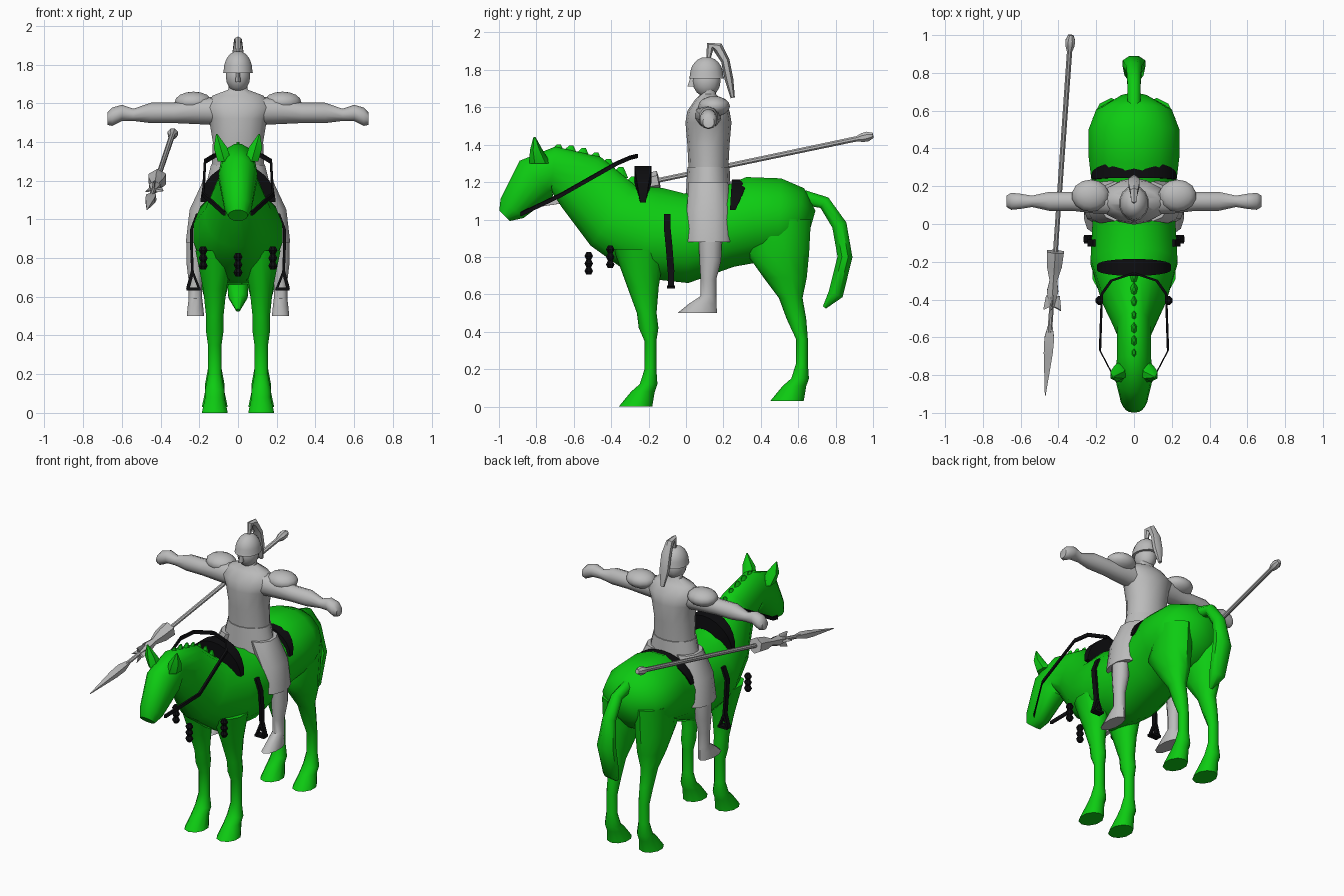
import bpy, bmesh, math
from mathutils import Vector

if "Cube" in bpy.data.objects:
    bpy.data.objects.remove(bpy.data.objects["Cube"])


def make_material(name, red, green, blue):
    material = bpy.data.materials.new(name)
    material.use_nodes = True
    colour = (red, green, blue, 1)
    material.diffuse_color = colour
    material.node_tree.nodes["Principled BSDF"].inputs["Base Color"].default_value = colour
    return material


horse_green = make_material("horse green", .004, .6, .006)
armour_grey = make_material("armour grey", .5, .5, .5)
leather_black = make_material("leather black", .004, .004, .005)


def finish(name, material, bm, mirror, angle):
    """Turn a bmesh into a shaded object, mirrored across x when asked."""
    bmesh.ops.recalc_face_normals(bm, faces=bm.faces)
    mesh = bpy.data.meshes.new(name)
    bm.to_mesh(mesh)
    bm.free()
    mesh.materials.append(material)
    part = bpy.data.objects.new(name, mesh)
    bpy.context.collection.objects.link(part)
    if mirror:
        part.modifiers.new("mirror", "MIRROR").use_mirror_merge = False
    bpy.ops.object.select_all(action="DESELECT")
    part.select_set(True)
    bpy.context.view_layer.objects.active = part
    bpy.ops.object.shade_smooth_by_angle(angle=math.radians(angle))


def loft(name, material, rings, sides=12, mirror=False, angle=50):
    """Skin a tube through rings of (centre, half axis u, half axis v)."""
    bm = bmesh.new()
    loops = []
    fit = 1 / math.cos(math.pi / sides)
    for centre, u, v in rings:
        loop = []
        for i in range(sides):
            turn = math.tau * (i + .5) / sides
            offset = Vector(u) * math.cos(turn) + Vector(v) * math.sin(turn)
            loop.append(bm.verts.new(Vector(centre) + offset * fit))
        loops.append(loop)
    for low, high in zip(loops, loops[1:]):
        for i in range(sides):
            j = (i + 1) % sides
            bm.faces.new((low[i], low[j], high[j], high[i]))
    bm.faces.new(loops[0])
    bm.faces.new(loops[-1])
    finish(name, material, bm, mirror, angle)


def level_rings(rows, x=0):
    """Horizontal rings from rows of height, y, half depth, half width and own x."""
    return [((own_x[0] if own_x else x, y, z), (wide, 0, 0), (0, deep, 0))
            for z, y, deep, wide, *own_x in rows]


def path_rings(rows):
    """Rings square to a path in the middle plane: y, z, half depth, half width."""
    points = [Vector((0, row[0], row[1])) for row in rows]
    rings = []
    for i, (y, z, deep, wide) in enumerate(rows):
        along = (points[min(i + 1, len(rows) - 1)] - points[max(i - 1, 0)]).normalized()
        rings.append((points[i], (wide, 0, 0), Vector((0, -along.z, along.y)) * deep))
    return rings


def ball(name, material, centre, radii, mirror=False):
    bm = bmesh.new()
    bmesh.ops.create_uvsphere(bm, u_segments=14, v_segments=8, radius=1)
    bmesh.ops.scale(bm, vec=radii, verts=bm.verts)
    bmesh.ops.translate(bm, vec=centre, verts=bm.verts)
    finish(name, material, bm, mirror, 60)


def strap(name, points, u, v, mirror=True):
    loft(name, leather_black, [(p, u, v) for p in points], 4, mirror, 30)


# Horse: muzzle, neck and barrel in one skin
loft("horse_body", horse_green, path_rings([
    (-.97, 1.02, .04, .05),
    (-.93, 1.06, .08, .07),
    (-.8, 1.22, .13, .1),
    (-.71, 1.27, .12, .09),
    (-.56, 1.2, .17, .09),
    (-.39, 1.02, .2, .17),
    (-.2, .93, .25, .23),
    (0, .9, .24, .22),
    (.2, .95, .21, .22),
    (.36, 1, .23, .24),
    (.5, 1, .22, .24),
    (.6, .99, .18, .2),
    (.67, .97, .08, .08)]), 16)


# Horse: legs, which share the same shin and hoof
def leg(name, upper, y, ground):
    shin = [(ground + .2, y, .03, .035), (ground + .12, y - .01, .045, .05),
            (ground + .08, y - .04, .06, .05), (ground, y - .08, .085, .067)]
    loft(name, horse_green, level_rings(upper + shin, .12), 10, True)


leg("front_legs", [(.84, -.25, .13, .1), (.64, -.23, .08, .06), (.5, -.21, .05, .045),
                   (.42, -.2, .05, .045), (.35, -.19, .03, .035)], -.19, 0)
leg("hind_legs", [(1, .51, .15, .1), (.82, .49, .16, .1), (.69, .53, .11, .08),
                  (.58, .56, .06, .05), (.47, .59, .05, .04), (.36, .62, .03, .035)], .62, .03)

loft("tail", horse_green, path_rings([
    (.62, 1.12, .04, .035),
    (.74, 1.09, .035, .035),
    (.82, .97, .04, .04),
    (.85, .8, .04, .06),
    (.8, .6, .04, .05),
    (.74, .53, .01, .01)]), 8)

loft("ears", horse_green, level_rings([
    (1.3, -.78, .05, .035, .07),
    (1.37, -.8, .03, .035, .09),
    (1.44, -.81, .005, .004, .11)]), 6, True)

# Mane: row of small tufts down the crest
for i in range(7):
    t = i / 6
    y, z = -.7 + .4 * t, 1.38 - .17 * t * t
    loft(f"mane_tuft_{i + 1}", horse_green, level_rings([
        (z - .04, y, .05, .025), (z + .02, y + .02, .01, .006)]), 6)

# Rider: trunk, skirt and legs
middle = .12
loft("torso", armour_grey, level_rings([
    (1.2, middle, .1, .14),
    (1.4, middle, .11, .13),
    (1.52, middle, .12, .15),
    (1.58, middle, .11, .18),
    (1.64, middle, .07, .13),
    (1.67, middle, .04, .05),
    (1.74, middle, .04, .05)]), 14, angle=60)
loft("skirt", armour_grey, level_rings([
    (1.28, middle, .11, .14), (1.08, middle, .12, .19)]), 14)
loft("thigh_guards", armour_grey, level_rings([
    (1.2, middle, .1, .08, .1),
    (1.05, middle, .11, .07, .18),
    (.88, middle, .11, .06, .21)]), 10, True)
loft("lower_legs", armour_grey, level_rings([
    (.92, .13, .06, .045),
    (.78, .13, .055, .047),
    (.68, middle, .04, .035),
    (.59, middle, .04, .035),
    (.55, .09, .07, .04),
    (.5, .06, .1, .045)], .22), 10, True)

# Rider: arms held straight out, with shoulder pads
loft("arms", armour_grey, [((x, middle, z), (0, r, 0), (0, 0, r)) for x, z, r in (
    (.1, 1.56, .07),
    (.2, 1.56, .065),
    (.33, 1.55, .05),
    (.45, 1.55, .05),
    (.54, 1.54, .03),
    (.6, 1.55, .04),
    (.65, 1.53, .045),
    (.675, 1.52, .03))], 10, True)
ball("shoulder_pads", armour_grey, (.23, .15, 1.605), (.1, .085, .055), True)

# Rider: head, domed helmet and plume
ball("head", armour_grey, (0, .11, 1.74), (.065, .075, .085))
loft("nose", armour_grey, level_rings([(1.71, .03, .02, .014), (1.77, .05, .02, .008)]), 6)
dome = [math.radians(15 * i) for i in range(6)]
loft("helmet", armour_grey, level_rings(
    [(1.755, .11, .092, .077)] +
    [(1.77 + .1 * math.sin(a), .11, .087 * math.cos(a), .074 * math.cos(a)) for a in dome]),
    14, angle=40)
loft("plume", armour_grey, path_rings([
    (.12, 1.86, .01, .01),
    (.13, 1.93, .02, .015),
    (.17, 1.92, .025, .02),
    (.21, 1.85, .02, .03),
    (.23, 1.75, .02, .03),
    (.25, 1.65, .01, .01)]), 6)

# Spear: knobbed shaft, flared collar, blade and hooks
butt, tip = Vector((-.335, 1, 1.45)), Vector((-.47, -.91, 1.05))
axis = (tip - butt).normalized()
across = axis.cross(Vector((0, 0, 1))).normalized()


def spear_part(name, rows, sides, flat=1):
    loft(name, armour_grey, [(butt.lerp(tip, t), across * r, across.cross(axis) * r * flat)
                             for t, r in rows], sides, angle=40)


spear_part("spear_shaft", [(0, .014), (.015, .026), (.03, .024), (.045, .014), (.85, .012)], 8)
spear_part("spear_collar", [(.6, .045), (.64, .04), (.68, .02), (.71, .03), (.75, .014)], 6)
spear_part("spear_blade", [(.8, .01), (.84, .026), (.88, .024), (1, .002)], 4, .6)
neck = butt.lerp(tip, .74)
for label, out in (("inner", across * -.05), ("outer", across * .04),
                   ("upper", Vector((0, 0, .05))), ("lower", Vector((0, 0, -.05)))):
    loft(label + "_spear_hook", armour_grey, [
        (neck, axis * .02, (.006, 0, .006)),
        (neck + out * .7, axis * .035, (.005, 0, .005)),
        (neck + out + axis * .04, axis * .004, (.002, 0, .002))], 4)


# Saddle: raised arches in front of and behind the rider
def saddle_arch(name, y, lean, base, width, height, thick):
    rings = []
    for i in range(13):
        a = math.pi * i / 12
        out = Vector((math.cos(a), 0, math.sin(a)))
        centre = Vector((width * out.x, y + lean * out.z, base + height * out.z))
        rings.append((centre, (0, .015 + .03 * out.z, 0), out * thick))
    loft(name, leather_black, rings, 4, angle=30)


saddle_arch("saddle_front", -.23, 0, 1.09, .15, .15, .045)
saddle_arch("saddle_back", .25, .04, 1.05, .2, .14, .025)

# Tack: reins and stirrups
strap("reins", [(.07, -.88, 1.03), (.18, -.67, 1.13), (.17, -.37, 1.3),
                (.12, -.3, 1.33), (0, -.26, 1.34)], (.006, .004, 0), (0, 0, .011))
strap("stirrup_straps", [(.21, -.1, 1.03), (.24, -.1, .95), (.24, -.09, .85),
                         (.235, -.08, .72)], (0, .018, 0), (.007, 0, 0))
for label, foot in (("inner", .2), ("outer", .26)):
    strap(f"stirrup_{label}_bars", [(.235, -.08, .73), (foot, -.08, .64)],
          (0, .015, 0), (.008, 0, .004))
strap("stirrup_treads", [(.195, -.08, .64), (.265, -.08, .64)], (0, .022, 0), (0, 0, .008))


# Tack: beaded tassels hanging at the chest
def tassel(name, x, y, top, mirror):
    rows = [(top - .02 * i, y, .013 + .01 * (i % 2), .013 + .01 * (i % 2)) for i in range(7)]
    loft(name, leather_black, level_rings(rows, x), 8, mirror, 30)


tassel("chest_tassel", 0, -.52, .825, False)
tassel("shoulder_tassels", .18, -.405, .86, True)
